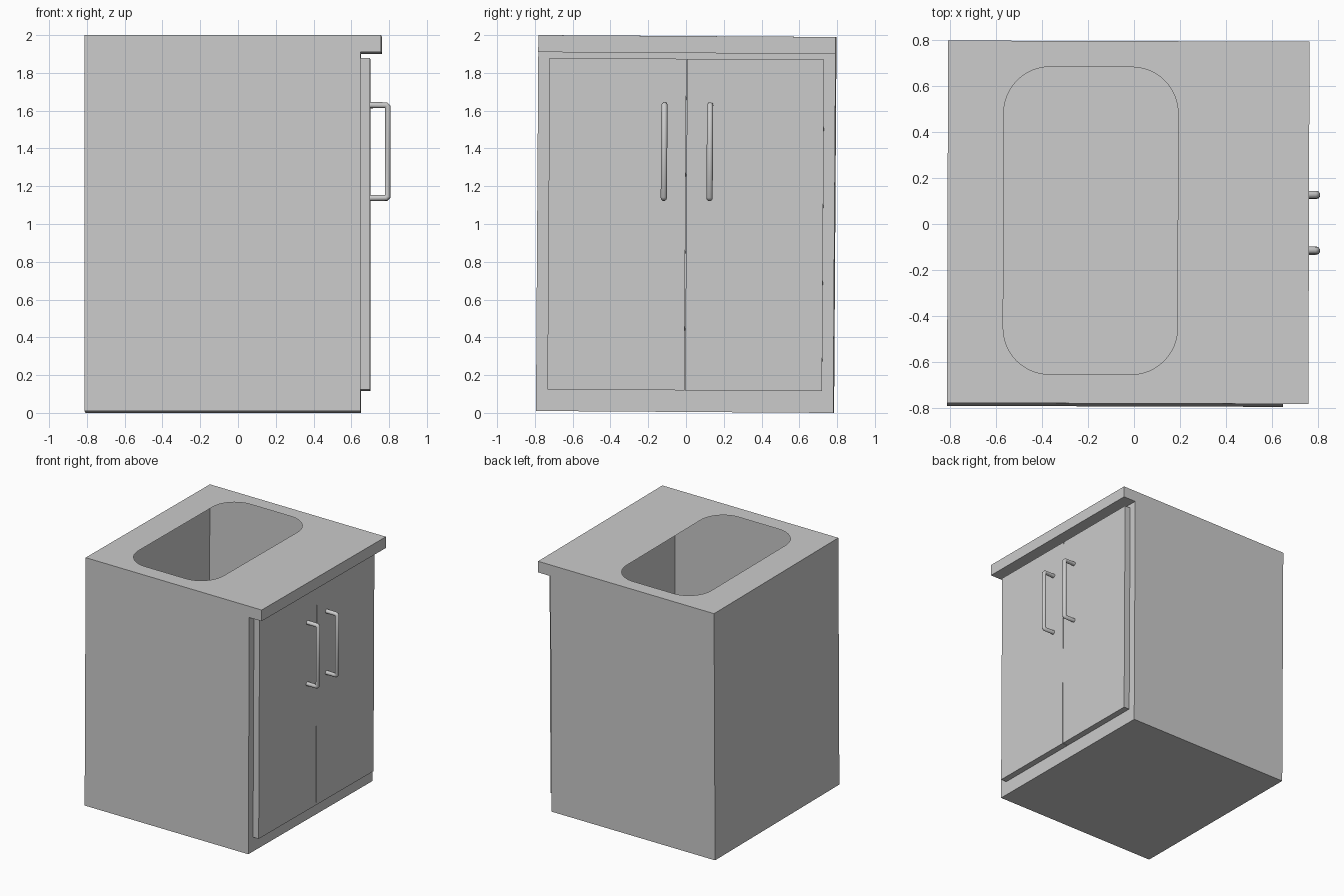
import bpy, bmesh, math
from mathutils import Matrix, Vector

if "Cube" in bpy.data.objects:
    bpy.data.objects.remove(bpy.data.objects["Cube"])

H, W = 1.99, 0.787          # cabinet height and half width
# the whole unit leans very slightly
LEAN = (Matrix.Translation((0, 0.001, 1.0)) @ Matrix.Rotation(-0.003, 4, 'Z')
        @ Matrix.Rotation(-0.0065, 4, 'X') @ Matrix.Translation((0, 0, -0.995)))


def add_object(name, bm):
    mesh = bpy.data.meshes.new(name)
    bm.to_mesh(mesh)
    bm.free()
    ob = bpy.data.objects.new(name, mesh)
    bpy.context.collection.objects.link(ob)
    ob.matrix_world = LEAN
    return ob


# cabinet: hollow thin shell with overhanging worktop and a sink opening
bm = bmesh.new()
profile = [(-0.81, 0), (0.65, 0), (0.65, 1.9), (0.76, 1.9), (0.76, H), (-0.81, H)]
near = [bm.verts.new((x, -W, z)) for x, z in profile]
far = [bm.verts.new((x, W, z)) for x, z in profile]
bm.faces.new(near)
bm.faces.new(far[::-1])
n = len(profile)
for i in range(n):
    if i != 4:              # top is filled around the opening below
        j = (i + 1) % n
        bm.faces.new((near[j], near[i], far[i], far[j]))

# rounded opening in the worktop
x0, x1, y0, y1, r = -0.567, 0.19, -0.661, 0.674, 0.2
corners = [(x1 - r, y1 - r), (x0 + r, y1 - r), (x0 + r, y0 + r), (x1 - r, y0 + r)]
rim = []
for q, (cx, cy) in enumerate(corners):
    for k in range(13):
        a = math.radians(90 * q + 90 * k / 12)
        rim.append(bm.verts.new((cx + r * math.cos(a), cy + r * math.sin(a), H)))
hole = [bm.edges.new((rim[i - 1], rim[i])) for i in range(len(rim))]
outer = [bm.edges.get(p) for p in ((near[4], near[5]), (near[5], far[5]),
                                   (far[5], far[4]), (far[4], near[4]))]
outer = [e or bm.edges.new(p) for e, p in zip(outer, (
    (near[4], near[5]), (near[5], far[5]), (far[5], far[4]), (far[4], near[4])))]
bmesh.ops.triangle_fill(bm, edges=hole + outer, use_beauty=True, normal=(0, 0, 1))
bmesh.ops.recalc_face_normals(bm, faces=bm.faces)
bm.normal_update()
if max(bm.faces, key=lambda f: f.calc_center_median().z).normal.z < 0:
    bmesh.ops.reverse_faces(bm, faces=bm.faces)
add_object("cabinet_shell", bm)

for side, label in ((-1, "left"), (1, "right")):
    # door panel
    bm = bmesh.new()
    bmesh.ops.create_cube(bm, size=1, matrix=Matrix.Translation((0.675, side * 0.3645, 0.992))
                          @ Matrix.Diagonal((0.05, 0.725, 1.755, 1)))
    add_object(label + "_door", bm)

    # bar handle swept along a bent path
    curve = bpy.data.curves.new(label + "_handle", 'CURVE')
    curve.dimensions = '3D'
    curve.bevel_depth = 0.0165
    curve.bevel_resolution = 3
    curve.use_fill_caps = True
    path = [(0.69, 1.132), (0.784, 1.132), (0.793, 1.141),
            (0.793, 1.615), (0.784, 1.624), (0.69, 1.624)]
    spline = curve.splines.new('POLY')
    spline.points.add(len(path) - 1)
    for p, (x, z) in zip(spline.points, path):
        p.co = (x, side * 0.121 + 0.004, z, 1)
    ob = bpy.data.objects.new(label + "_handle", curve)
    bpy.context.collection.objects.link(ob)
    ob.matrix_world = LEAN
    bpy.ops.object.select_all(action='DESELECT')
    ob.select_set(True)
    bpy.context.view_layer.objects.active = ob
    bpy.ops.object.convert(target='MESH')
    bpy.ops.object.shade_smooth_by_angle(angle=math.radians(40))
